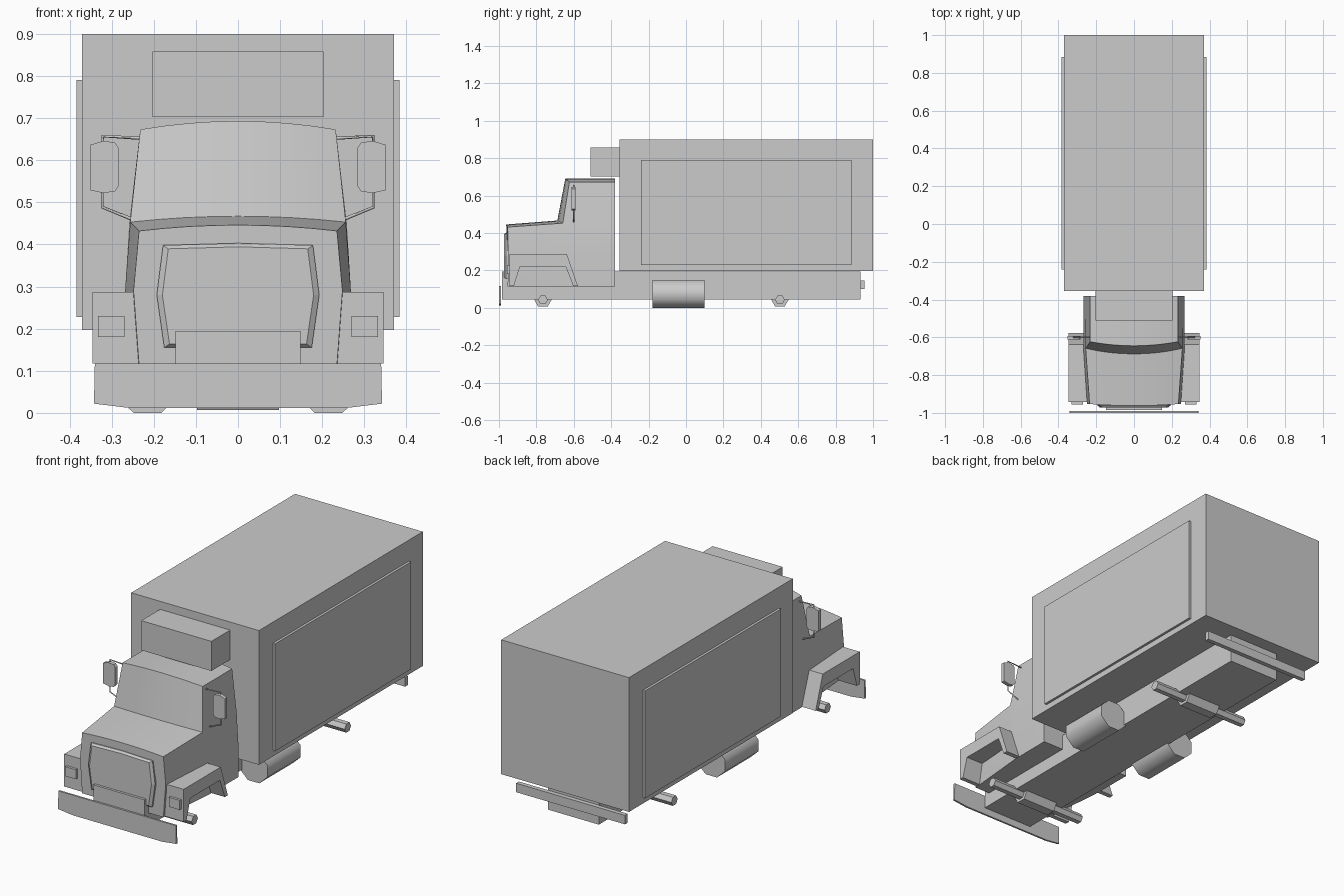
import bpy, bmesh, math

if "Cube" in bpy.data.objects:
    bpy.data.objects.remove(bpy.data.objects["Cube"])


def loft(name, rings, smooth=False):
    """Skin a list of equal-length rings and cap both ends."""
    bm = bmesh.new()
    vs = [[bm.verts.new(p) for p in r] for r in rings]
    n = len(vs[0])
    for a, b in zip(vs, vs[1:]):
        for i in range(n):
            j = (i + 1) % n
            bm.faces.new((a[i], a[j], b[j], b[i]))
    bm.faces.new(vs[0])
    bm.faces.new(vs[-1])
    bmesh.ops.remove_doubles(bm, verts=bm.verts, dist=0.0005)
    bmesh.ops.recalc_face_normals(bm, faces=bm.faces)
    me = bpy.data.meshes.new(name)
    bm.to_mesh(me)
    bm.free()
    ob = bpy.data.objects.new(name, me)
    bpy.context.collection.objects.link(ob)
    if smooth:
        bpy.ops.object.select_all(action='DESELECT')
        ob.select_set(True)
        bpy.context.view_layer.objects.active = ob
        bpy.ops.object.shade_smooth_by_angle(angle=math.radians(smooth))
    return ob


def prism(name, pts, axis, a, b, smooth=False):
    """Extrude a 2D profile: axis x uses (y, z), axis y uses (x, z)."""
    place = (lambda p, t: (t, p[0], p[1])) if axis == 'x' else (lambda p, t: (p[0], t, p[1]))
    return loft(name, [[place(p, t) for p in pts] for t in (a, b)], smooth)


def box(name, x0, x1, y0, y1, z0, z1):
    return prism(name, [(x0, z0), (x1, z0), (x1, z1), (x0, z1)], 'y', y0, y1)


def ngon(n, cx, cz, rx, rz, turn=0.0):
    return [(cx + rx * math.cos(turn + 2 * math.pi * i / n),
             cz + rz * math.sin(turn + 2 * math.pi * i / n)) for i in range(n)]


# Cargo box, cooling unit, frame and rear bar
box("cargo_box", -.37, .37, -.355, 1, .197, .9)
box("cooling_unit", -.203, .203, -.51, -.355, .703, .858)
box("chassis", -.148, .148, -.985, .932, .045, .195)
box("rear_bar", -.315, .315, .932, .955, .1, .147)


# Cab and hood: bowed cross-sections lofted from nose to rear wall
def cab_ring(y, bow, wb, wm, ws, zs, wt, zt, zc):
    half = [(wb, .115), (wm, .29), (ws, zs)]
    n = 8
    arc = [(wt * (1 - 2 * i / n), zc - (zc - zt) * (1 - 2 * i / n) ** 2) for i in range(n + 1)]
    pts = half + arc + [(-x, z) for x, z in reversed(half)]
    return [(x, y + bow * (x / .25) ** 2, z) for x, z in pts]


loft("cab", [
    cab_ring(-.962, .010, .235, .248, .235, .432, .235, .432, .446),
    cab_ring(-.688, .028, .262, .268, .256, .453, .256, .453, .467),
    cab_ring(-.645, .025, .266, .268, .256, .453, .232, .673, .693),
    cab_ring(-.38, 0, .268, .268, .258, .453, .232, .673, .693)], 25)

# Raised grille panel with sloped rim
grille = [(-.175, .155), (.175, .155), (.193, .28), (.178, .398), (0, .403), (-.178, .398), (-.193, .28)]
loft("grille", [[(x * k, y, .278 + (z - .278) * k) for x, z in grille]
                for y, k in ((-.95, 1), (-.962, 1), (-.972, .93))])

# Front bumper with raised lower corners
prism("front_bumper", [(-.342, .022), (-.26, .012), (.26, .012), (.342, .022),
                       (.34, .117), (-.34, .117)], 'y', -1, -.99)

# Axles with thicker centre housings
for label, y in (("front", -.765), ("rear", .502)):
    prism(label + "_axle", ngon(6, y, .043, .026, .026), 'x', -.285, .285)
    prism(label + "_axle_housing", ngon(6, y, .05, .05, .05), 'x', -.097, .097)

for side, s in (("right", 1), ("left", -1)):
    # Raised panel on the cargo box side
    box(side + "_side_panel", s * .365, s * .383, -.24, .885, .228, .79)
    # Eight-sided fuel tank
    r = .075 / math.cos(math.pi / 8)
    prism(side + "_fuel_tank", ngon(8, s * .215, .075, r * 1.06, r, math.pi / 8), 'y', -.178, .098, 50)
    # Angular fender arch
    prism(side + "_fender", [(-.943, .117), (-.943, .287), (-.637, .287), (-.578, .117),
                             (-.603, .117), (-.643, .22), (-.888, .22), (-.92, .117)],
          'x', s * .23, s * .346)
    # Headlight
    box(side + "_headlight", s * .27, s * .332, -.956, -.94, .18, .23)
    # Mirror housing, narrower at its inner edge
    prism(side + "_mirror", [(s * x, z) for x, z in (
        (.284, .538), (.292, .526), (.32, .522), (.352, .529), (.352, .636), (.32, .646),
        (.292, .642), (.284, .63))], 'y', -.612, -.592)
    # Mirror bracket tube
    cu = bpy.data.curves.new(side + "_mirror_bracket", 'CURVE')
    cu.dimensions = '3D'
    cu.bevel_depth = .004
    cu.bevel_resolution = 0
    sp = cu.splines.new('POLY')
    path = [(.228, .652), (.321, .657), (.321, .488), (.252, .46)]
    sp.points.add(len(path) - 1)
    for p, (x, z) in zip(sp.points, path):
        p.co = (s * x, -.6, z, 1)
    bpy.context.collection.objects.link(bpy.data.objects.new(cu.name, cu))
